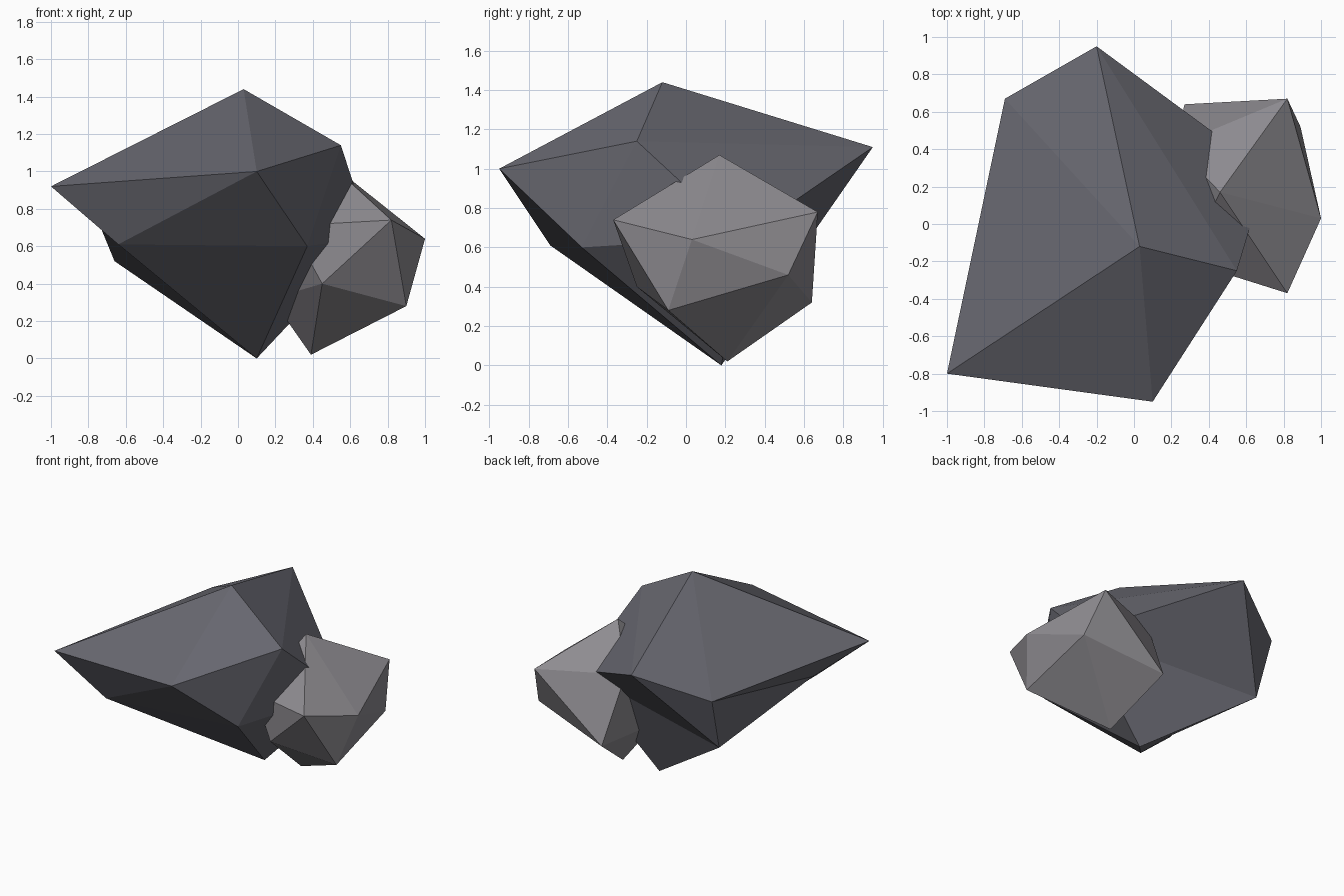
import bpy, bmesh

if "Cube" in bpy.data.objects:
    bpy.data.objects.remove(bpy.data.objects["Cube"])


def material(name, rgb):
    mat = bpy.data.materials.new(name)
    mat.diffuse_color = (*rgb, 1.0)
    mat.use_nodes = True
    mat.node_tree.nodes["Principled BSDF"].inputs["Base Color"].default_value = mat.diffuse_color
    return mat


def rock(name, top, upper, lower, bottom, mat):
    """Irregular icosahedron: two poles and two staggered rings of five.
    lower[i] sits between upper[i] and upper[i + 1]."""
    bm = bmesh.new()
    t, b = bm.verts.new(top), bm.verts.new(bottom)
    u = [bm.verts.new(p) for p in upper]
    w = [bm.verts.new(p) for p in lower]
    for i in range(5):
        n = (i + 1) % 5
        bm.faces.new((t, u[i], u[n]))
        bm.faces.new((u[i], w[i], u[n]))
        bm.faces.new((u[n], w[i], w[n]))
        bm.faces.new((b, w[n], w[i]))
    bmesh.ops.recalc_face_normals(bm, faces=bm.faces)
    mesh = bpy.data.meshes.new(name)
    bm.to_mesh(mesh)
    bm.free()
    mesh.materials.append(mat)
    obj = bpy.data.objects.new(name, mesh)
    bpy.context.collection.objects.link(obj)
    return obj


# Large dark boulder
rock("large_rock",
     (0.03, -0.12, 1.44),
     [(-1.0, -0.80, 0.92), (0.10, -0.95, 1.0), (0.55, -0.25, 1.14),
      (-0.20, 0.95, 1.11), (-0.69, 0.67, 0.93)],
     [(-0.64, -0.69, 0.61), (0.37, -0.53, 0.60), (0.71, 0.28, 0.65),
      (-0.66, 0.54, 0.52), (-0.73, -0.50, 0.69)],
     (0.10, 0.18, 0.0),
     material("dark slate", (0.14, 0.14, 0.165)))

# Small lighter boulder, partly sunk into the large one
rock("small_rock",
     (0.46, 0.17, 1.07),
     [(0.82, -0.37, 0.74), (1.0, 0.03, 0.64), (0.82, 0.67, 0.78),
      (0.22, 0.42, 0.80), (0.28, -0.20, 0.71)],
     [(0.90, -0.09, 0.28), (0.89, 0.52, 0.46), (0.27, 0.64, 0.32),
      (0.18, 0.10, 0.32), (0.45, -0.25, 0.40)],
     (0.39, 0.21, 0.02),
     material("light grey stone", (0.27, 0.26, 0.28)))
